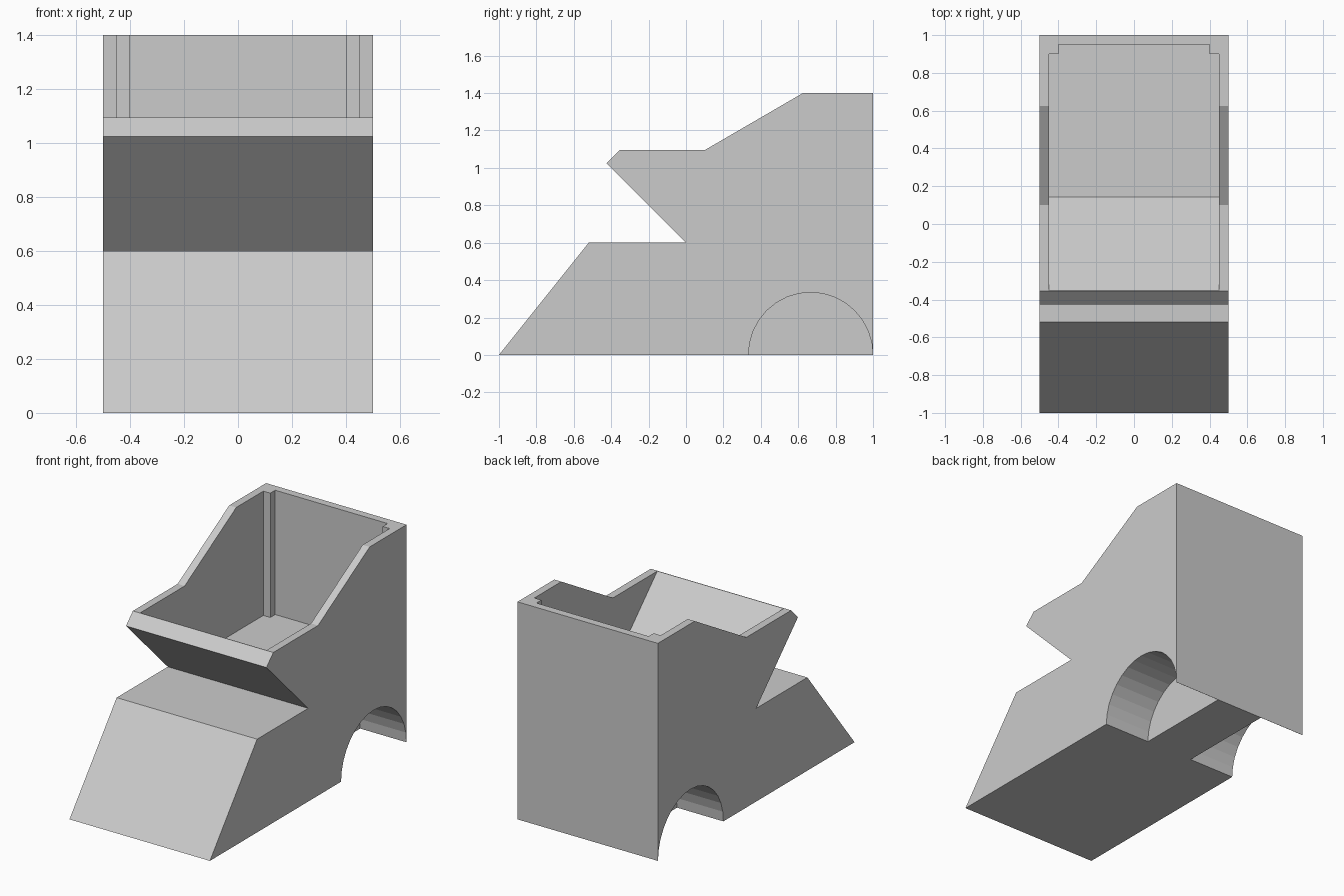
import bpy, bmesh
from math import cos, sin, tau

if "Cube" in bpy.data.objects:
    bpy.data.objects.remove(bpy.data.objects["Cube"])


def prism(name, profile, x0, x1):
    """Extrude a (y, z) profile along x from x0 to x1."""
    bm = bmesh.new()
    face = bm.faces.new([bm.verts.new((x0, y, z)) for y, z in profile])
    ext = bmesh.ops.extrude_face_region(bm, geom=[face])
    moved = [v for v in ext["geom"] if isinstance(v, bmesh.types.BMVert)]
    bmesh.ops.translate(bm, verts=moved, vec=(x1 - x0, 0, 0))
    bmesh.ops.recalc_face_normals(bm, faces=bm.faces)
    mesh = bpy.data.meshes.new(name)
    bm.to_mesh(mesh)
    bm.free()
    obj = bpy.data.objects.new(name, mesh)
    bpy.context.collection.objects.link(obj)
    return obj


def cut(target, cutter):
    """Subtract the cutter from the target, then discard it."""
    cutter.hide_render = True
    mod = target.modifiers.new(cutter.name, "BOOLEAN")
    mod.operation, mod.solver, mod.object = "DIFFERENCE", "EXACT", cutter
    bpy.context.view_layer.objects.active = target
    bpy.ops.object.modifier_apply(modifier=mod.name)
    bpy.data.objects.remove(cutter)


# Body: full side silhouette with sloped nose, notch and open-topped bin
body = prism("bin_body", [
    (-1, 0), (1, 0), (1, 1.4), (0.625, 1.4), (0.10, 1.095),
    (-0.355, 1.095), (-0.425, 1.025), (0, 0.6), (-0.52, 0.6)], -0.5, 0.5)

# Bin cavity: sloped front panel, flat floor, square posts left in back corners
floor = 0.6
cut(body, prism("cavity_cutter", [
    (-0.551, 1.295), (0.144, floor), (0.90, floor), (0.90, 1.6),
    (-0.551, 1.6)], -0.45, 0.45))
cut(body, prism("cavity_back_cutter", [
    (0.5, floor), (0.95, floor), (0.95, 1.6), (0.5, 1.6)], -0.40, 0.40))

# Wheel arches: recessed on each side, leaving a solid centre strip
arch = [(0.6665 + 0.3325 * cos(tau * i / 32), 0.3345 * sin(tau * i / 32))
        for i in range(32)]
for side in (-1, 1):
    cut(body, prism("arch_cutter", arch, side * 0.17, side * 0.6))
